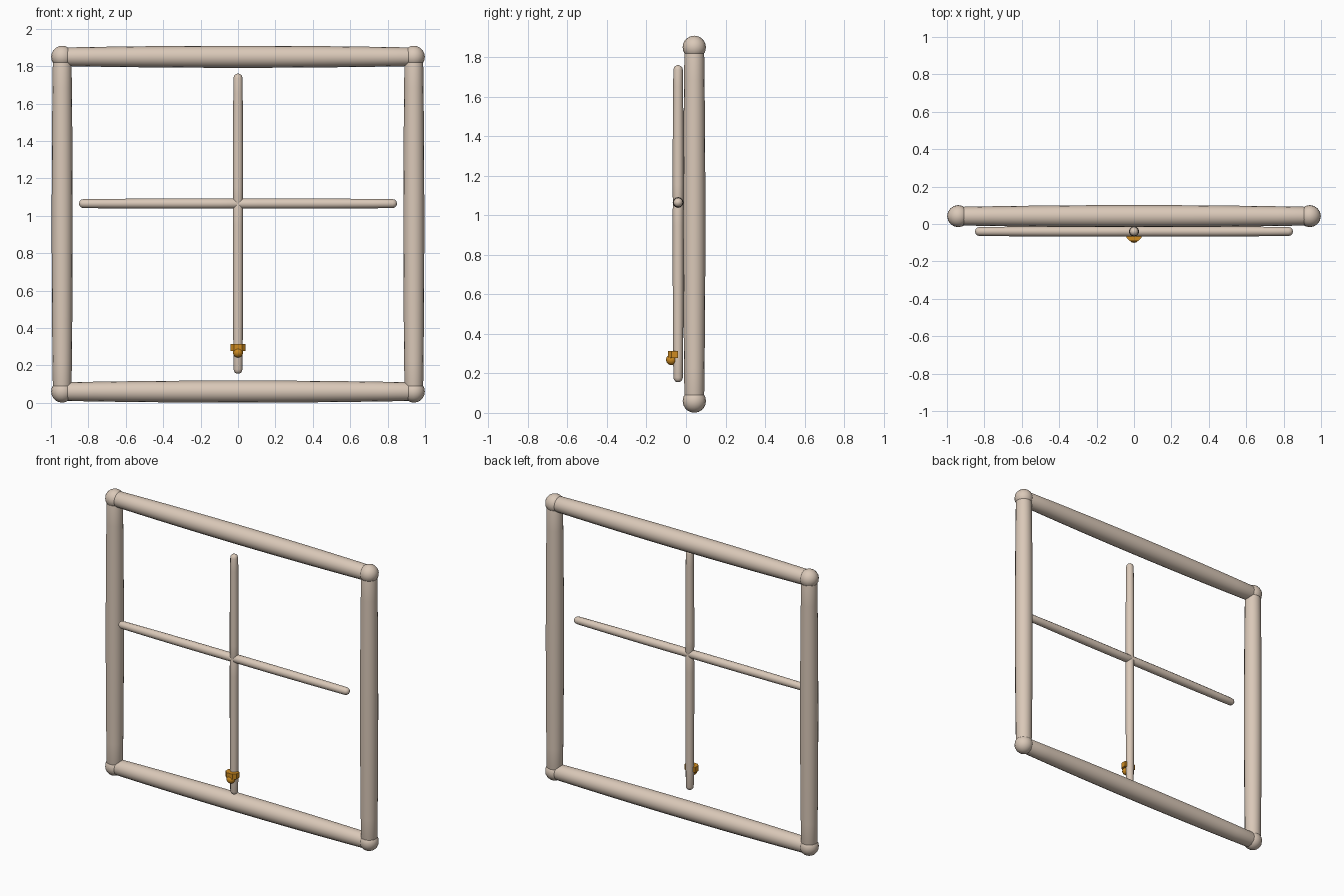
import bpy, bmesh, math
from mathutils import Vector

if "Cube" in bpy.data.objects:
    bpy.data.objects.remove(bpy.data.objects["Cube"])


def material(name, rgb):
    m = bpy.data.materials.new(name)
    m.diffuse_color = (*rgb, 1)
    m.use_nodes = True
    m.node_tree.nodes["Principled BSDF"].inputs["Base Color"].default_value = m.diffuse_color
    return m


BEIGE = material("beige_paint", (0.70, 0.58, 0.48))
BRASS = material("amber_brass", (0.62, 0.26, 0.015))


def finish(bm, name, mat, angle=40):
    bmesh.ops.recalc_face_normals(bm, faces=bm.faces)
    me = bpy.data.meshes.new(name)
    bm.to_mesh(me)
    bm.free()
    ob = bpy.data.objects.new(name, me)
    bpy.context.collection.objects.link(ob)
    me.materials.append(mat)
    bpy.ops.object.select_all(action='DESELECT')
    ob.select_set(True)
    bpy.context.view_layer.objects.active = ob
    bpy.ops.object.shade_smooth_by_angle(angle=math.radians(angle))
    return ob


def rod(name, a, b, r_a, r_mid, r_b, sides=16, steps=12):
    """Slightly bulging round rod with domed ends, from tip a to tip b."""
    a, b = Vector(a), Vector(b)
    length = (b - a).length
    axis = (b - a).normalized()
    u = Vector((0, 1, 0))
    v = axis.cross(u)
    prof = []
    for deg in (10, 35, 60):                       # first dome
        t = math.radians(deg)
        prof.append((r_a * (1 - math.cos(t)), r_a * math.sin(t)))
    for i in range(steps + 1):                     # bulging shaft
        t = i / steps
        base = r_a + (r_b - r_a) * t
        bulge = (r_mid - (r_a + r_b) / 2) * 4 * t * (1 - t)
        prof.append((r_a + (length - r_a - r_b) * t, base + bulge))
    for deg in (60, 35, 10):                       # second dome
        t = math.radians(deg)
        prof.append((length - r_b * (1 - math.cos(t)), r_b * math.sin(t)))
    bm = bmesh.new()
    rings = []
    for s, r in prof:
        rings.append([bm.verts.new(a + axis * s
                      + (u * math.cos(k) + v * math.sin(k)) * r)
                      for k in (2 * math.pi * j / sides for j in range(sides))])
    for p, q in zip(rings, rings[1:]):
        for j in range(sides):
            n = (j + 1) % sides
            bm.faces.new((p[j], p[n], q[n], q[j]))
    bm.faces.new(rings[0])
    bm.faces.new(rings[-1])
    return finish(bm, name, BEIGE)


def ball(name, centre, r, mat):
    bm = bmesh.new()
    bmesh.ops.create_uvsphere(bm, u_segments=16, v_segments=10, radius=r)
    bmesh.ops.translate(bm, vec=centre, verts=bm.verts)
    return finish(bm, name, mat)


# outer frame
X, Y, Z0, Z1 = 0.94, 0.042, 0.06, 1.85
for z, n in ((Z0, "bottom_rail"), (Z1, "top_rail")):
    rod(n, (-X - 0.03, Y, z), (X + 0.03, Y, z), 0.05, 0.059, 0.05)
for x, n in ((-X, "left_stile"), (X, "right_stile")):
    rod(n, (x, Y, Z0 - 0.03), (x, Y, Z1 + 0.03), 0.05, 0.056, 0.05)
    for z in (Z0, Z1):
        ball("frame_corner", (x, Y, z), 0.059, BEIGE)

# crossing glazing bars, one rod per arm
YB, ZC = -0.04, 1.065
for tip, n in (((0, YB, 1.76), "upper_bar"), ((0, YB, 0.155), "lower_bar"),
               ((-0.85, YB, ZC), "left_bar"), ((0.85, YB, ZC), "right_bar")):
    c = Vector((0, YB, ZC))
    d = (c - Vector(tip)).normalized()
    rod(n, tip, c + d * 0.02, 0.024, 0.027, 0.027, sides=12, steps=8)

# latch: chamfered plate with a knob below it
bm = bmesh.new()
outline = [(-0.04, -0.04), (-0.04, -0.074), (-0.022, -0.092),
           (0.022, -0.092), (0.04, -0.074), (0.04, -0.04)]
face = bm.faces.new([bm.verts.new((x, y, 0.278)) for x, y in outline])
ext = bmesh.ops.extrude_face_region(bm, geom=[face])
bmesh.ops.translate(bm, vec=(0, 0, 0.036), verts=[
    g for g in ext["geom"] if isinstance(g, bmesh.types.BMVert)])
finish(bm, "latch_plate", BRASS, 20)
ball("latch_knob", (0, -0.074, 0.269), 0.027, BRASS)
